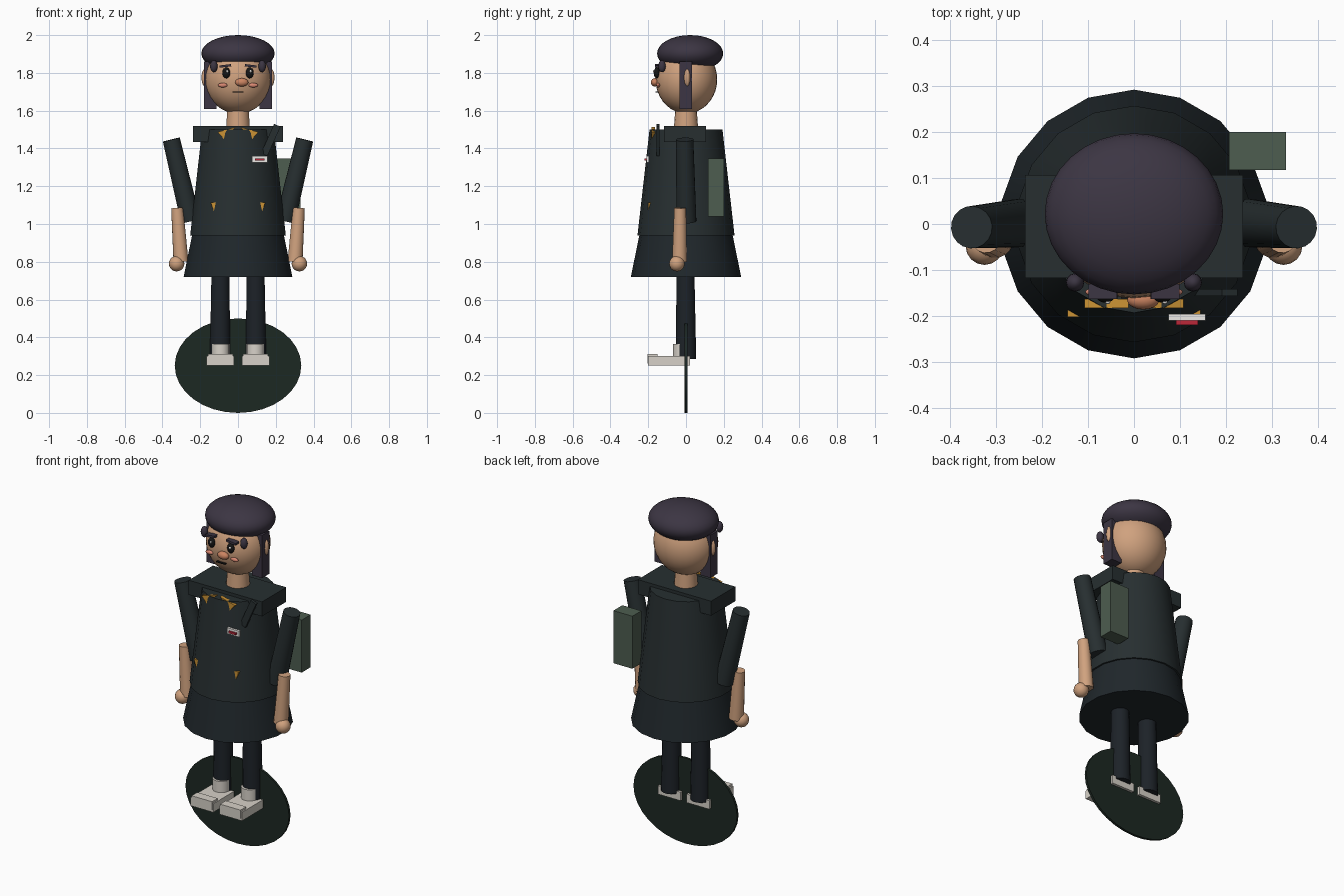
import bpy, math
from mathutils import Vector

if "Cube" in bpy.data.objects:
    bpy.data.objects.remove(bpy.data.objects["Cube"])


def mat(name, r, g, b):
    m = bpy.data.materials.new(name)
    m.diffuse_color = (r, g, b, 1)
    m.use_nodes = True
    m.node_tree.nodes["Principled BSDF"].inputs["Base Color"].default_value = m.diffuse_color
    return m


COAT = mat("coat", .020, .028, .030)
SKIRT = mat("skirt", .014, .020, .024)
LEGS = mat("stocking", .012, .016, .021)
SKIN = mat("skin", .63, .36, .21)
HAIR = mat("hair", .045, .036, .056)
SHOE = mat("shoe", .68, .64, .58)
PACK = mat("pack", .075, .11, .08)
GOLD = mat("gold", .60, .29, .035)
DISC = mat("disc", .012, .021, .016)
RED = mat("red", .50, .02, .04)
WHITE = mat("white", .85, .83, .80)
BLACK = mat("black", .008, .008, .008)
PINK = mat("pink", .70, .25, .17)
NOSE = mat("nose", .60, .23, .12)


def finish(name, m, smooth=True):
    o = bpy.context.object
    o.name = name
    o.data.materials.append(m)
    bpy.ops.object.transform_apply(location=False, rotation=False, scale=True)
    if smooth:
        bpy.ops.object.shade_smooth_by_angle(angle=math.radians(40))
    return o


def box(name, lo, hi, m, roll=0):
    lo, hi = Vector(lo), Vector(hi)
    bpy.ops.mesh.primitive_cube_add(size=1, location=(lo + hi) / 2, rotation=(0, roll, 0))
    bpy.context.object.scale = hi - lo
    return finish(name, m, False)


def tube(name, a, b, ra, rb, m, sides=18):
    a, b = Vector(a), Vector(b)
    d = b - a
    # vertical tubes keep the default rotation so a corner faces the front
    rot = (0, 0, 0) if d.xy.length < 1e-6 else d.to_track_quat('Z', 'Y').to_euler()
    bpy.ops.mesh.primitive_cone_add(vertices=sides, radius1=ra, radius2=rb, depth=d.length,
                                    location=(a + b) / 2, rotation=rot)
    return finish(name, m)


def ball(name, c, r, m, seg=24, rings=14):
    bpy.ops.mesh.primitive_uv_sphere_add(segments=seg, ring_count=rings, radius=1, location=c)
    bpy.context.object.scale = r
    return finish(name, m)


def wedge(name, pts, y0, y1, m):
    # triangular prism drawn in the front plane
    v = [(x, y, z) for y in (y0, y1) for x, z in pts]
    f = [(0, 1, 2), (5, 4, 3), (0, 3, 4, 1), (1, 4, 5, 2), (2, 5, 3, 0)]
    me = bpy.data.meshes.new(name)
    me.from_pydata(v, [], f)
    o = bpy.data.objects.new(name, me)
    bpy.context.collection.objects.link(o)
    me.materials.append(m)


def sbox(name, s, x0, x1, y0, y1, z0, z1, m, roll=0):
    xs = sorted((s * x0, s * x1))
    return box(name, (xs[0], y0, z0), (xs[1], y1, z1), m, s * roll)


# upright oval disc behind the feet
d = tube("disc", (0, 0, .243), (0, 0, .257), .335, .335, DISC, 32)
d.rotation_euler = (math.pi / 2, 0, 0)
d.scale = (1, .25 / .335, 1)

# skirt, coat, collar, neck
tube("skirt", (0, 0, .72), (0, 0, .945), .292, .246, SKIRT)
tube("coat", (0, 0, .94), (0, 0, 1.50), .257, .193, COAT)
box("collar", (-.237, -.117, 1.433), (.237, .107, 1.518), COAT)
tube("neck", (0, 0, 1.48), (0, 0, 1.62), .066, .056, SKIN)

# head and hat
ball("head", (0, .002, 1.765), (.176, .163, .18), SKIN, 32, 18)
ball("hat", (0, .022, 1.903), (.194, .175, .097), HAIR, 32, 16)
ball("nose", (.02, -.165, 1.75), (.035, .021, .022), NOSE, 16, 10)
box("mouth", (-.028, -.162, 1.696), (.028, -.145, 1.702), BLACK)

# everything that comes in pairs
for s, side in ((-1, "left"), (1, "right")):
    # legs and shoes
    tube(side + "_leg", (s * .095, 0, .285), (s * .093, -.003, .76), .055, .048, LEGS, 16)
    tube(side + "_ankle", (s * .092, -.022, .29), (s * .092, -.022, .365), .047, .047, SHOE, 16)
    sbox(side + "_shoe", s, .02, .166, -.20, .022, .25, .30, SHOE)
    sbox(side + "_toe_cap", s, .026, .158, -.203, -.15, .262, .312, SHOE)
    # arms
    tube(side + "_sleeve", (s * .25, .002, 1.015), (s * .353, -.007, 1.447), .053, .046, COAT, 18)
    tube(side + "_forearm", (s * .302, -.034, .80), (s * .322, -.031, 1.085), .040, .032, SKIN, 16)
    ball(side + "_hand", (s * .325, -.048, .79), (.041, .041, .041), SKIN, 16, 10)
    # hair and ear
    sbox(side + "_hair_lock", s, .115, .180, -.035, .032, 1.61, 1.86, HAIR)
    ball(side + "_fringe", (s * .128, -.127, 1.835), (.02, .02, .032), HAIR, 12, 8)
    ball(side + "_ear", (s * .175, .006, 1.775), (.018, .017, .047), SKIN, 16, 10)
    # face
    ball(side + "_eye", (s * .062, -.155, 1.80), (.021, .016, .029), BLACK, 16, 10)
    ball(side + "_eye_glint", (s * .062 + .005, -.170, 1.808), (.006, .004, .007), WHITE, 8, 6)
    ball(side + "_cheek", (s * .081, -.148, 1.735), (.025, .010, .012), PINK, 16, 8)
    sbox(side + "_brow", s, .036, .098, -.163, -.13, 1.831, 1.843, HAIR, .12)
    # gold trim
    wedge(side + "_collar_trim", [(s * .108, 1.487), (s * .012, 1.513), (s * .075, 1.45)],
          -.183, -.163, GOLD)
    wedge(side + "_pocket_trim", [(s * .145, 1.115), (s * .10, 1.115), (s * .127, 1.065)],
          -.202, -.186, GOLD)

# chest badge, shoulder strap, side pack
box("badge", (.075, -.210, 1.325), (.155, -.196, 1.36), WHITE)
box("badge_stripe", (.091, -.220, 1.336), (.139, -.208, 1.347), RED)
box("strap", (.155, -.156, 1.36), (.192, -.141, 1.53), COAT, .42)
box("side_pack", (.207, .117, 1.04), (.33, .200, 1.347), PACK)
